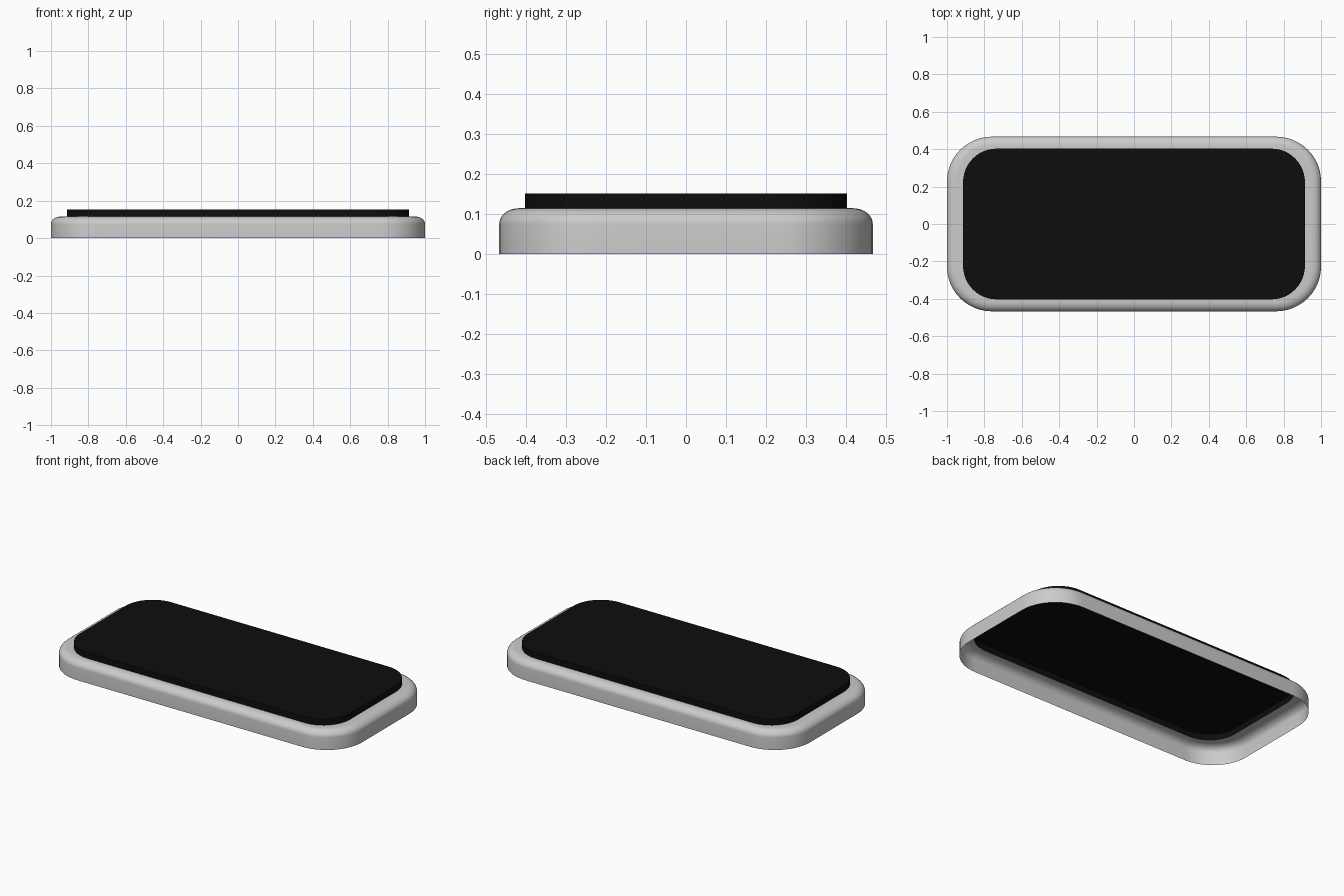
import bpy, bmesh
from math import sin, cos, pi

if "Cube" in bpy.data.objects:
    bpy.data.objects.remove(bpy.data.objects["Cube"])


def rounded_loop(bm, hx, hy, r, z, seg=12):
    """Ring of vertices round a rectangle with rounded corners."""
    ring = []
    for q, (sx, sy) in enumerate([(1, 1), (-1, 1), (-1, -1), (1, -1)]):
        for i in range(seg + 1):
            a = (q + i / seg) * pi / 2
            ring.append(bm.verts.new((sx * (hx - r) + r * cos(a),
                                      sy * (hy - r) + r * sin(a), z)))
    return ring


def loft(name, sections, cap=False):
    """Skin stacked rounded rectangles, optionally closing the top."""
    bm = bmesh.new()
    rings = [rounded_loop(bm, *s) for s in sections]
    for a, b in zip(rings, rings[1:]):
        n = len(a)
        for i in range(n):
            bm.faces.new((a[i], a[(i + 1) % n], b[(i + 1) % n], b[i]))
    if cap:
        bm.faces.new(rings[-1])
    mesh = bpy.data.meshes.new(name)
    bm.to_mesh(mesh)
    bm.free()
    ob = bpy.data.objects.new(name, mesh)
    bpy.context.collection.objects.link(ob)
    bpy.context.view_layer.objects.active = ob
    ob.select_set(True)
    bpy.ops.object.shade_smooth_by_angle(angle=pi / 6)
    ob.select_set(False)
    return ob


# Open-bottomed frame: vertical wall, rounded shoulder, narrow top rim
HX, HY, R, TOP = 1.0, 0.467, 0.24, 0.115
BX, BZ = 0.05, 0.04
frame = [(HX, HY, R, 0)]
for i in range(9):
    a = i / 8 * pi / 2
    d = BX * (1 - cos(a))
    frame.append((HX - d, HY - d, R - d, TOP - BZ + BZ * sin(a)))
frame.append((0.914, 0.403, 0.18, TOP))
loft("frame", frame)

# Raised black panel, hollow underneath
panel = loft("top_panel", [(0.914, 0.403, 0.18, TOP),
                           (0.914, 0.403, 0.18, 0.152)], cap=True)
black = bpy.data.materials.new("black")
black.diffuse_color = (0.004, 0.004, 0.004, 1)
black.use_nodes = True
black.node_tree.nodes["Principled BSDF"].inputs["Base Color"].default_value = black.diffuse_color
panel.data.materials.append(black)
